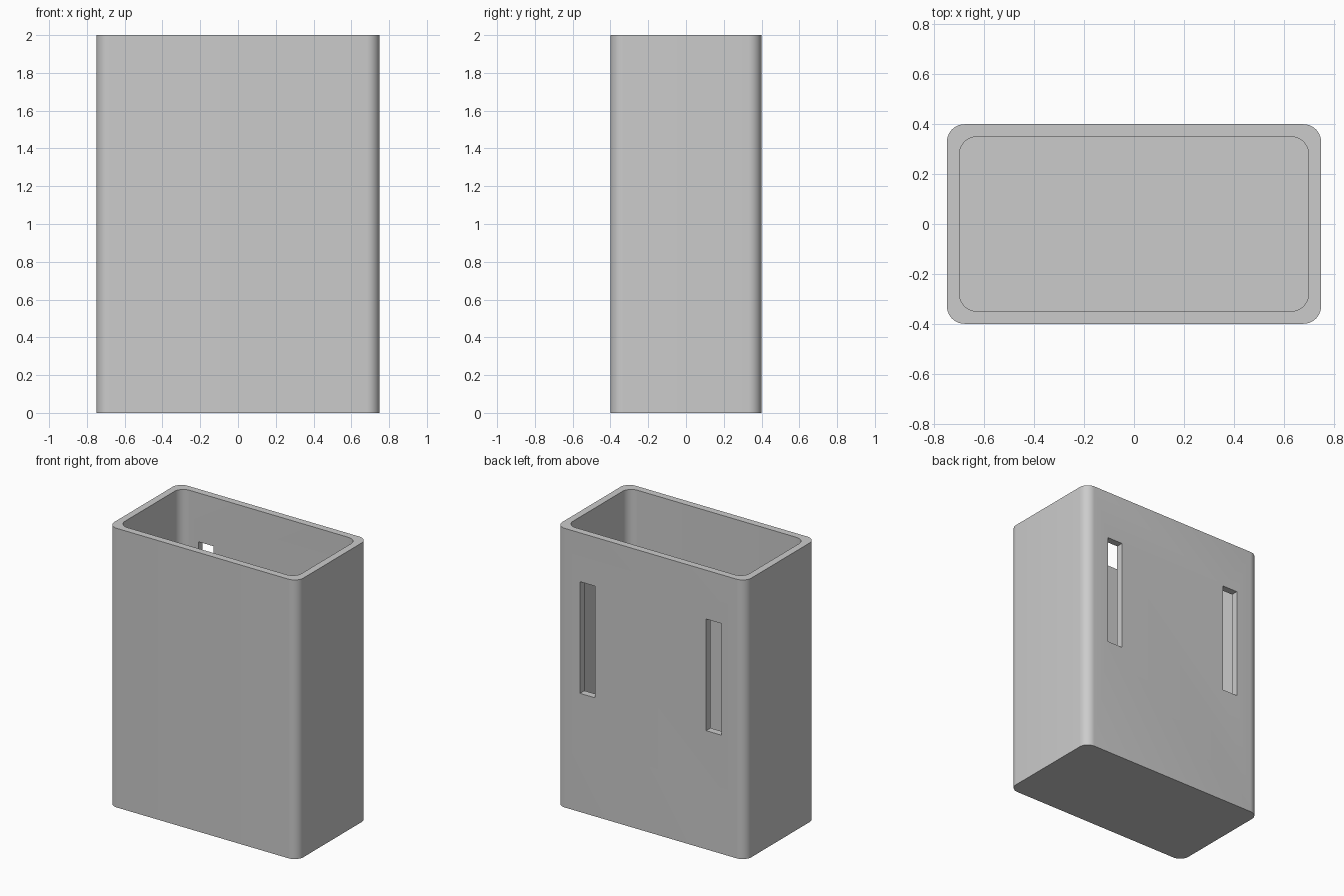
import bpy
import bmesh
from math import pi, sin, cos

cube = bpy.data.objects.get("Cube")
if cube:
    bpy.data.objects.remove(cube, do_unlink=True)

WIDTH, DEPTH, HEIGHT = 1.5, 0.8, 2.0
WALL, RADIUS, STEPS = 0.05, 0.07, 10
SLOT_X, SLOT_WIDTH = 0.5, 0.12
SLOT_BOTTOM, SLOT_TOP = 0.85, 1.65

grey = bpy.data.materials.new("plain_grey")
grey.use_nodes = True
grey.diffuse_color = (0.6, 0.6, 0.6, 1)
grey.node_tree.nodes["Principled BSDF"].inputs["Base Color"].default_value = (0.6, 0.6, 0.6, 1)


def rounded_ring(bm, width, depth, z):
    """Add a loop of vertices around a rounded rectangle."""
    ring = []
    for quarter, (sx, sy) in enumerate([(1, 1), (-1, 1), (-1, -1), (1, -1)]):
        for i in range(STEPS + 1):
            a = (quarter + i / STEPS) * pi / 2
            x = sx * (width / 2 - RADIUS) + RADIUS * cos(a)
            y = sy * (depth / 2 - RADIUS) + RADIUS * sin(a)
            ring.append(bm.verts.new((x, y, z)))
    return ring


# Open container: outside wall, rim, inside wall and floor
bm = bmesh.new()
inner_w, inner_d = WIDTH - 2 * WALL, DEPTH - 2 * WALL
rings = [rounded_ring(bm, WIDTH, DEPTH, 0), rounded_ring(bm, WIDTH, DEPTH, HEIGHT),
         rounded_ring(bm, inner_w, inner_d, HEIGHT), rounded_ring(bm, inner_w, inner_d, WALL)]
for low, high in zip(rings, rings[1:]):
    for i in range(len(low)):
        j = (i + 1) % len(low)
        bm.faces.new((low[i], low[j], high[j], high[i]))
bm.faces.new(rings[0][::-1])
bm.faces.new(rings[-1])
bmesh.ops.recalc_face_normals(bm, faces=bm.faces)
mesh = bpy.data.meshes.new("container")
bm.to_mesh(mesh)
bm.free()
container = bpy.data.objects.new("container", mesh)
bpy.context.collection.objects.link(container)
mesh.materials.append(grey)

# Two upright slots through the back wall
for side in (-1, 1):
    bpy.ops.mesh.primitive_cube_add(
        size=1, location=(side * SLOT_X, DEPTH / 2, (SLOT_BOTTOM + SLOT_TOP) / 2))
    cutter = bpy.context.object
    cutter.name = "slot_cutter"
    cutter.scale = (SLOT_WIDTH, 4 * WALL, SLOT_TOP - SLOT_BOTTOM)
    cutter.hide_render = True
    cutter.data.materials.append(grey)
    bpy.context.view_layer.update()
    bpy.ops.object.select_all(action="DESELECT")
    container.select_set(True)
    bpy.context.view_layer.objects.active = container
    cut = container.modifiers.new("slot", "BOOLEAN")
    cut.operation, cut.solver, cut.object = "DIFFERENCE", "EXACT", cutter
    bpy.ops.object.modifier_apply(modifier=cut.name)
    bpy.data.objects.remove(cutter, do_unlink=True)

# Smooth corners with crisp rims
container.select_set(True)
bpy.ops.object.shade_smooth_by_angle()
